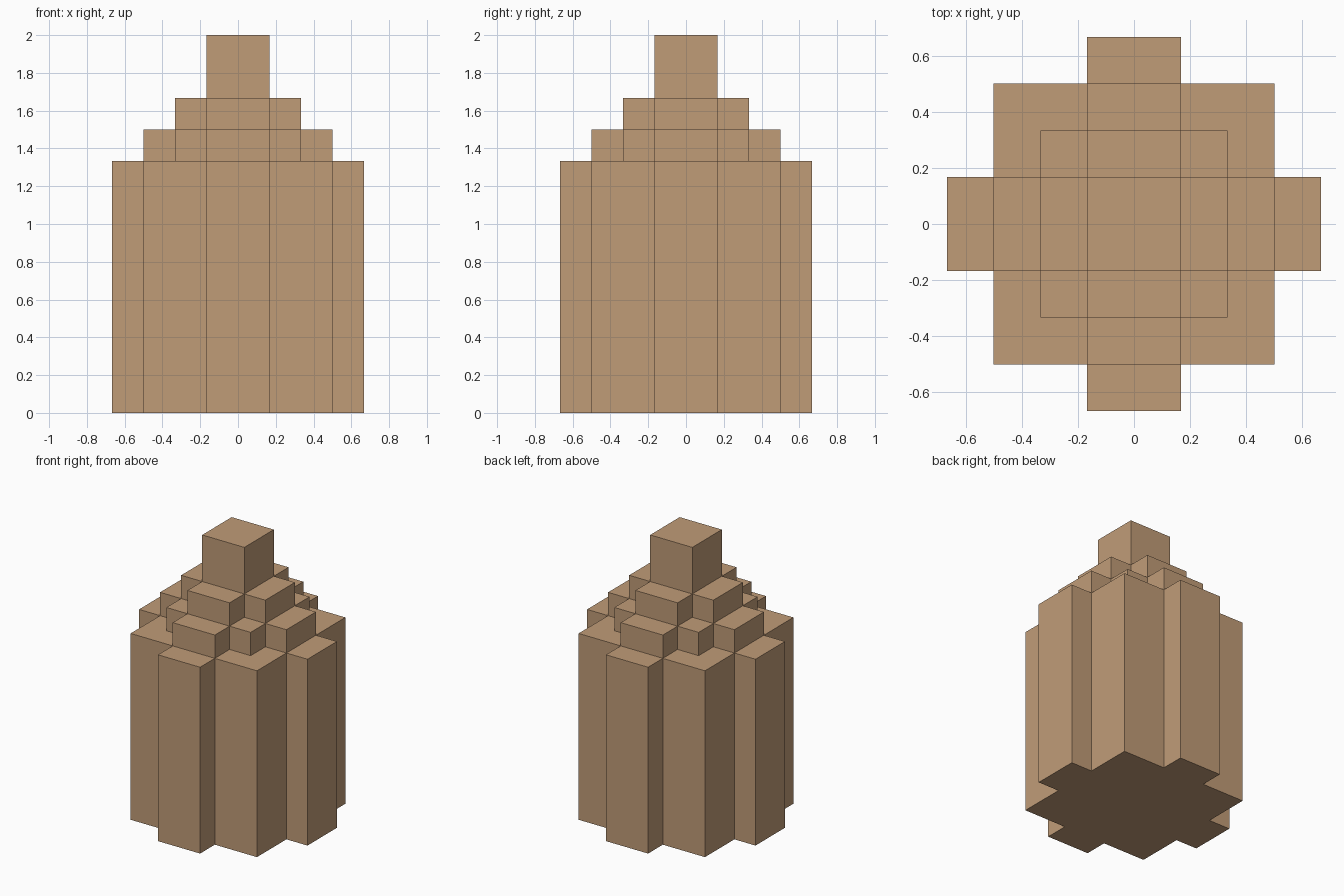
import bpy
import bmesh
from mathutils import Matrix

cube = bpy.data.objects.get("Cube")
if cube:
    bpy.data.objects.remove(cube, do_unlink=True)

U = 1 / 6  # block size of the stepped grid

tan = bpy.data.materials.new("tan")
tan.use_nodes = True
color = (0.53, 0.332, 0.187, 1)
tan.diffuse_color = color
bsdf = next(n for n in tan.node_tree.nodes if n.type == 'BSDF_PRINCIPLED')
bsdf.inputs["Base Color"].default_value = color


def stepped_block(name, corner, z0, z1):
    """Extrude a four-fold footprint; corner lists one quarter, in blocks."""
    bm = bmesh.new()
    outline = []
    for turn in range(4):
        x, y = corner, None
        for x, y in corner:
            for _ in range(turn):
                x, y = -y, x
            outline.append(bm.verts.new((x * U, y * U, z0 * U)))
    base = bm.faces.new(outline)
    top = bmesh.ops.extrude_face_region(bm, geom=[base], use_keep_orig=True)["geom"]
    bmesh.ops.translate(bm, vec=(0, 0, (z1 - z0) * U),
                        verts=[v for v in top if isinstance(v, bmesh.types.BMVert)])
    bmesh.ops.recalc_face_normals(bm, faces=bm.faces)
    mesh = bpy.data.meshes.new(name)
    bm.to_mesh(mesh)
    bm.free()
    mesh.materials.append(tan)
    obj = bpy.data.objects.new(name, mesh)
    bpy.context.collection.objects.link(obj)
    return obj


# Main body: square core with a buttress on each side
stepped_block("body", [(4, 1), (3, 1), (3, 3), (1, 3), (1, 4)], 0, 8)
# Roof steps, each one block smaller
stepped_block("lower_roof_step", [(3, 1), (2, 1), (2, 2), (1, 2), (1, 3)], 8, 9)
stepped_block("upper_roof_step", [(2, 1), (1, 1), (1, 2)], 9, 10)
# Square cap on top
stepped_block("cap", [(1, 1)], 10, 12)
